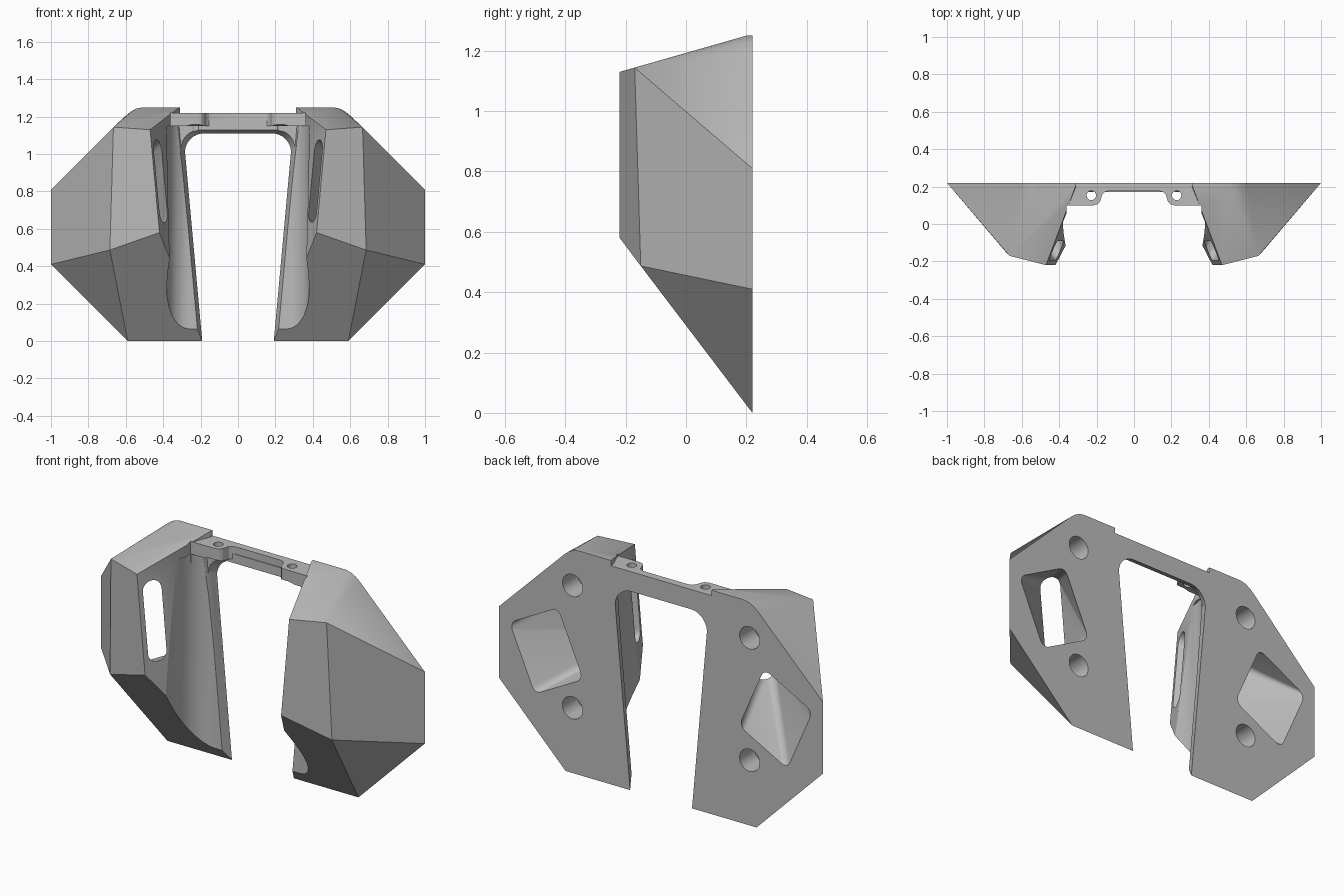
import bpy, bmesh
from math import cos, sin, pi, radians

if "Cube" in bpy.data.objects:
    bpy.data.objects.remove(bpy.data.objects["Cube"])

grey = bpy.data.materials.new("mid_grey")
grey.use_nodes = True
GREY = (0.5, 0.5, 0.5, 1)
grey.diffuse_color = GREY
grey.node_tree.nodes["Principled BSDF"].inputs["Base Color"].default_value = GREY

BACK = 0.22


def inner_x(y, z):
    """Sloping plane that forms the inner flank and the edge of the opening."""
    return 0.42 + 0.091 * (z - 0.58) - 0.4 * (y + 0.22)


def hull(name, points):
    bm = bmesh.new()
    for p in points:
        bm.verts.new(p)
    bmesh.ops.convex_hull(bm, input=bm.verts[:])
    bmesh.ops.delete(bm, geom=[v for v in bm.verts if not v.link_faces], context='VERTS')
    bmesh.ops.dissolve_limit(bm, angle_limit=radians(1.5), verts=bm.verts[:], edges=bm.edges[:])
    return finish(name, bm)


def prism(name, outline, z0, z1):
    bm = bmesh.new()
    face = bm.faces.new([bm.verts.new((x, y, z0)) for x, y in outline])
    top = bmesh.ops.extrude_face_region(bm, geom=[face])["geom"]
    for v in top:
        if isinstance(v, bmesh.types.BMVert):
            v.co.z = z1
    return finish(name, bm)


def finish(name, bm):
    bmesh.ops.recalc_face_normals(bm, faces=bm.faces[:])
    mesh = bpy.data.meshes.new(name)
    bm.to_mesh(mesh)
    bm.free()
    mesh.materials.append(grey)
    ob = bpy.data.objects.new(name, mesh)
    bpy.context.collection.objects.link(ob)
    return ob


def box(name, x0, x1, y0, y1, z0, z1):
    return prism(name, [(x0, y0), (x1, y0), (x1, y1), (x0, y1)], z0, z1)


def circle(r, n=32):
    return [(r * cos(2 * pi * i / n), r * sin(2 * pi * i / n)) for i in range(n)]


def combine(ob, other, operation):
    """Apply a boolean and discard the helper."""
    other.hide_render = True
    mod = ob.modifiers.new(operation, 'BOOLEAN')
    mod.operation, mod.object, mod.solver = operation, other, 'EXACT'
    select(ob)
    bpy.ops.object.modifier_apply(modifier=mod.name)
    bpy.data.objects.remove(other)


def select(ob):
    bpy.ops.object.select_all(action='DESELECT')
    ob.select_set(True)
    bpy.context.view_layer.objects.active = ob


def smooth(ob):
    select(ob)
    bpy.ops.object.shade_smooth_by_angle(angle=radians(25))


# Faceted side shell
crest = [(0.51, 1.25), (0.545, 1.243), (0.575, 1.226), (0.6, 1.205)]
points = [(inner_x(BACK, 0), BACK, 0), (0.59, BACK, 0), (1, BACK, 0.41), (1, BACK, 0.81),
          (0.685, -0.15, 0.487), (0.666, -0.17, 1.144),
          (0.42, -0.22, 0.58), (0.47, -0.22, 1.13)]
for y in (0.2, BACK):
    points += [(x, y, z) for x, z in crest] + [(inner_x(y, 1.25), y, 1.25)]
left = hull("left_shell", points)

# Hollow inner flank behind the opening, and the step at the top
flank = [(0, -0.4), (0.365, -0.4), (0.365, -0.12), (0.375, -0.06), (0.381, 0), (0.379, 0.04),
         (0.37, 0.08), (0.352, 0.118), (0.325, 0.148), (0.295, 0.165), (0.265, 0.17), (0, 0.17)]
combine(left, prism("flank_cutter", flank, -0.1, 1.15), 'DIFFERENCE')
combine(left, box("top_cutter", 0, 0.362, -0.4, 0.1, 1.1, 1.4), 'DIFFERENCE')
combine(left, box("step_cutter", 0, 0.31, -0.4, 0.4, 1.22, 1.4), 'DIFFERENCE')

# Duct: rounded tilted window at the back narrowing to a slot in the flank
duct = []
for su, sv, start in ((1, 1, 0), (-1, 1, 1), (-1, -1, 2), (1, -1, 3)):
    for i in range(7):
        a = (start + i / 6) * pi / 2
        u = su * 0.13 + 0.04 * cos(a)
        v = sv * 0.155 + 0.04 * sin(a)
        duct.append((0.7125 + 0.88 * u + 0.4 * v, BACK + 0.005, 0.635 - 0.47 * u + 0.916 * v))
for c, s in circle(0.05):
    y, z = -0.15 + c, 0.86 + s + (0.17 if s >= 0 else -0.17)
    duct.append((inner_x(y, z) - 0.008, y, z))
combine(left, hull("duct_cutter", duct), 'DIFFERENCE')

# Blind mounting holes in the back
for z in (0.364, 1.047):
    hole = [(0.547 + c, y, z + s) for y in (0.09, 0.3) for c, s in circle(0.062)]
    combine(left, hull("hole_cutter", hole), 'DIFFERENCE')

# Mirrored shell
right = left.copy()
right.data = left.data.copy()
right.name = right.data.name = "right_shell"
bpy.context.collection.objects.link(right)
bm = bmesh.new()
bm.from_mesh(right.data)
bmesh.ops.scale(bm, vec=(-1, 1, 1), verts=bm.verts[:])
bmesh.ops.reverse_faces(bm, faces=bm.faces[:])
bm.to_mesh(right.data)
bm.free()

# Bridge with two screw pads
half = [(0.362, BACK), (0.362, 0.1), (0.215, 0.1), (0.195, 0.106), (0.181, 0.12), (0.175, 0.14),
        (0.169, 0.16), (0.155, 0.172), (0.135, 0.177)]
bridge = prism("bridge", half + [(-x, y) for x, y in reversed(half)], 1.15, 1.22)
combine(bridge, box("plate", -0.32, 0.32, 0.172, BACK, 0.93, 1.18), 'UNION')

# Tapered round-cornered opening under the bridge
opening = []
for y in (0.05, 0.25):
    top, r = 1.11 + 0.4 * (BACK - y), 0.1
    for side in (1, -1):
        opening.append((side * inner_x(y, 0.8), y, 0.8))
        for i in range(13):
            a = i / 12 * pi / 2
            opening.append((side * (inner_x(y, top - r) - r + r * cos(a)), y, top - r + r * sin(a)))
combine(bridge, hull("opening_cutter", opening), 'DIFFERENCE')

# Screw holes
for side in (1, -1):
    screw = [(side * 0.228 + c, 0.153 + s) for c, s in circle(0.025)]
    combine(bridge, prism("screw_cutter", screw, 1.0, 1.4), 'DIFFERENCE')
    shell = left if side > 0 else right
    smooth(shell)
smooth(bridge)
